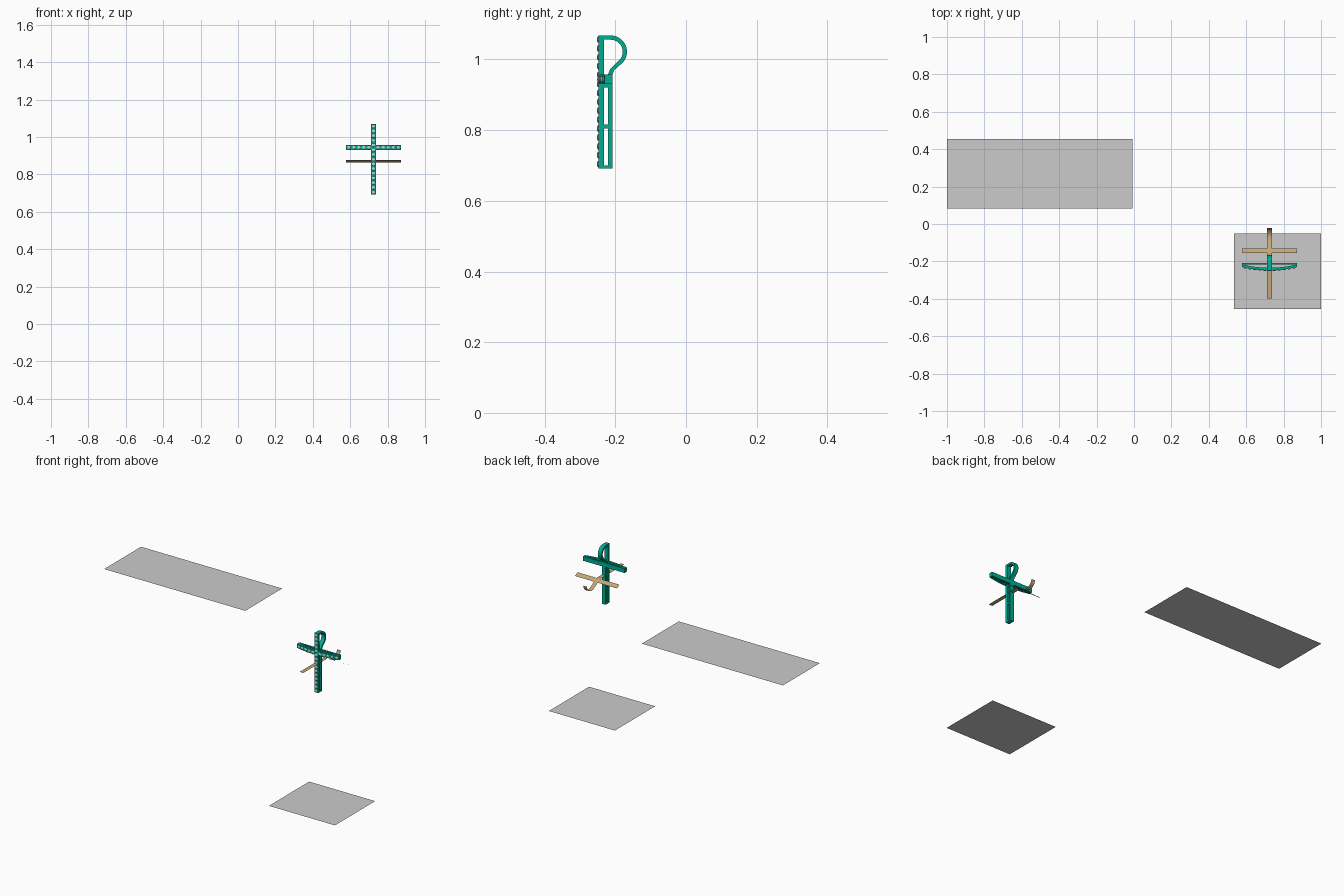
import bpy, bmesh, math
from mathutils import Vector

if "Cube" in bpy.data.objects:
    bpy.data.objects.remove(bpy.data.objects["Cube"])

CX, W = 0.7245, 0.026          # cross centre line and strip width
BZ = 0.9435                    # crossbar height

def mat(name, col):
    m = bpy.data.materials.new(name)
    m.diffuse_color = (*col, 1)
    m.use_nodes = True
    m.node_tree.nodes["Principled BSDF"].inputs["Base Color"].default_value = m.diffuse_color
    return m

TEAL = mat("teal", (0.0, 0.42, 0.29))
GEM = mat("pale_teal", (0.42, 0.72, 0.70))
TAN = mat("tan", (0.55, 0.38, 0.18))

def finish(name, bm, m=None, smooth=False):
    bmesh.ops.remove_doubles(bm, verts=bm.verts, dist=1e-6)
    me = bpy.data.meshes.new(name)
    bm.to_mesh(me)
    bm.free()
    ob = bpy.data.objects.new(name, me)
    bpy.context.collection.objects.link(ob)
    if m:
        me.materials.append(m)
    if smooth:
        bpy.context.view_layer.objects.active = ob
        ob.select_set(True)
        bpy.ops.object.shade_smooth_by_angle(angle=math.radians(35))
        ob.select_set(False)
    return ob

def sheet(name, x0, x1, y0, y1, z):
    bm = bmesh.new()
    bm.faces.new([bm.verts.new((x, y, z)) for x, y in
                  ((x0, y0), (x1, y0), (x1, y1), (x0, y1))])
    return finish(name, bm)

def box(bm, lo, hi):
    vs = bmesh.ops.create_cube(bm, size=1)["verts"]
    for v in vs:
        v.co = Vector([l + (c + .5) * (h - l) for l, h, c in zip(lo, hi, v.co)])

def band(bm, outer, inner, place, half):
    """Solid strip between two matching lines, extruded both ways by half."""
    rings = [[bm.verts.new(place(*p, s)) for p, s in
              ((o, -half), (o, half), (i, half), (i, -half))]
             for o, i in zip(outer, inner)]
    for a, b in zip(rings, rings[1:]):
        for k in range(4):
            j = (k + 1) % 4
            bm.faces.new((a[k], a[j], b[j], b[k]))
    bm.faces.new(rings[0])
    bm.faces.new(rings[-1][::-1])
    bmesh.ops.recalc_face_normals(bm, faces=bm.faces)

# raised and floor sheets
sheet("large_raised_sheet", -1, -0.007, 0.083, 0.454, 0.89)
sheet("small_floor_sheet", 0.535, 1, -0.454, -0.05, 0)

# upright: front slab, back strip, spacers
bm = bmesh.new()
x0, x1 = CX - W / 2, CX + W / 2
box(bm, (x0, -0.248, 0.692), (x1, -0.232, 1.068))
box(bm, (x0, -0.221, 0.692), (x1, -0.208, 0.957))
for za, zb in ((0.692, 0.70), (0.805, 0.816), (0.921, 0.957)):
    box(bm, (x0, -0.232, za), (x1, -0.221, zb))
finish("upright", bm, TEAL)

# hanging loop behind the top of the upright
arc = [(-0.213 + 0.046 * math.sin(t), 1.022 + 0.046 * math.cos(t))
       for t in [math.radians(a) for a in range(0, 131, 10)]]
arc_in = [(-0.213 + 0.034 * math.sin(t), 1.022 + 0.034 * math.cos(t))
          for t in [math.radians(a) for a in range(0, 131, 10)]]
outer = [(-0.232, 1.068)] + arc + [(-0.203, 0.970), (-0.208, 0.957)]
inner = [(-0.232, 1.056)] + arc_in + [(-0.214, 0.974), (-0.221, 0.957)]
bm = bmesh.new()
band(bm, outer, inner, lambda y, z, s: (CX + s, y, z), W / 2)
finish("hanging_loop", bm, TEAL, True)

# crossbar: bowed front, straight back, closed ends
HALF = 0.147
def bow(x):
    return -0.230 - 0.018 * (1 - (x / HALF) ** 2)
xs = [HALF * (i / 10 - 1) for i in range(21)]
bm = bmesh.new()
band(bm, [(x, bow(x)) for x in xs], [(x, bow(x) + 0.014) for x in xs],
     lambda x, y, s: (CX + x, y, BZ + s), 0.0135)
box(bm, (CX - HALF, -0.217, BZ - 0.0135), (CX + HALF, -0.208, BZ + 0.0135))
finish("crossbar", bm, TEAL, True)

# studs along both front faces
bm = bmesh.new()
spots = [(0, 0.704 + i * 0.0252, -0.248) for i in range(15)]
spots += [(x, BZ, bow(x)) for x in [s * (0.025 + i * 0.0265) for s in (-1, 1) for i in range(5)]]
for x, z, y in spots:
    vs = bmesh.ops.create_uvsphere(bm, u_segments=10, v_segments=6, radius=1)["verts"]
    for v in vs:
        v.co = Vector((CX + x + v.co.x * 0.0095, y + v.co.y * 0.004, z + v.co.z * 0.0095))
finish("studs", bm, GEM, True)

# thin lining lying crosswise: it repeats the back of the cross, turned flat
prof = [(-0.397, 0.877), (-0.16, 0.877), (-0.155, 0.8765), (-0.13, 0.862)]
prof += [(-0.068 + 0.046 * math.sin(t), 0.878 - 0.043 * math.cos(t))
         for t in [math.radians(a) for a in range(-30, 91, 15)]]
def strip(bm, line, xa, xb):
    rows = [[bm.verts.new((CX + x, y, z)) for x in (xa, xb)] for y, z in line]
    for a, b in zip(rows, rows[1:]):
        bm.faces.new((a[0], a[1], b[1], b[0]))
bm = bmesh.new()
strip(bm, prof, -W / 2, W / 2)
for s in (-1, 1):
    strip(bm, [(-0.155, 0.8765), (-0.13, 0.862)], *sorted((s * W / 2, s * HALF)))
finish("lining", bm, TAN)
